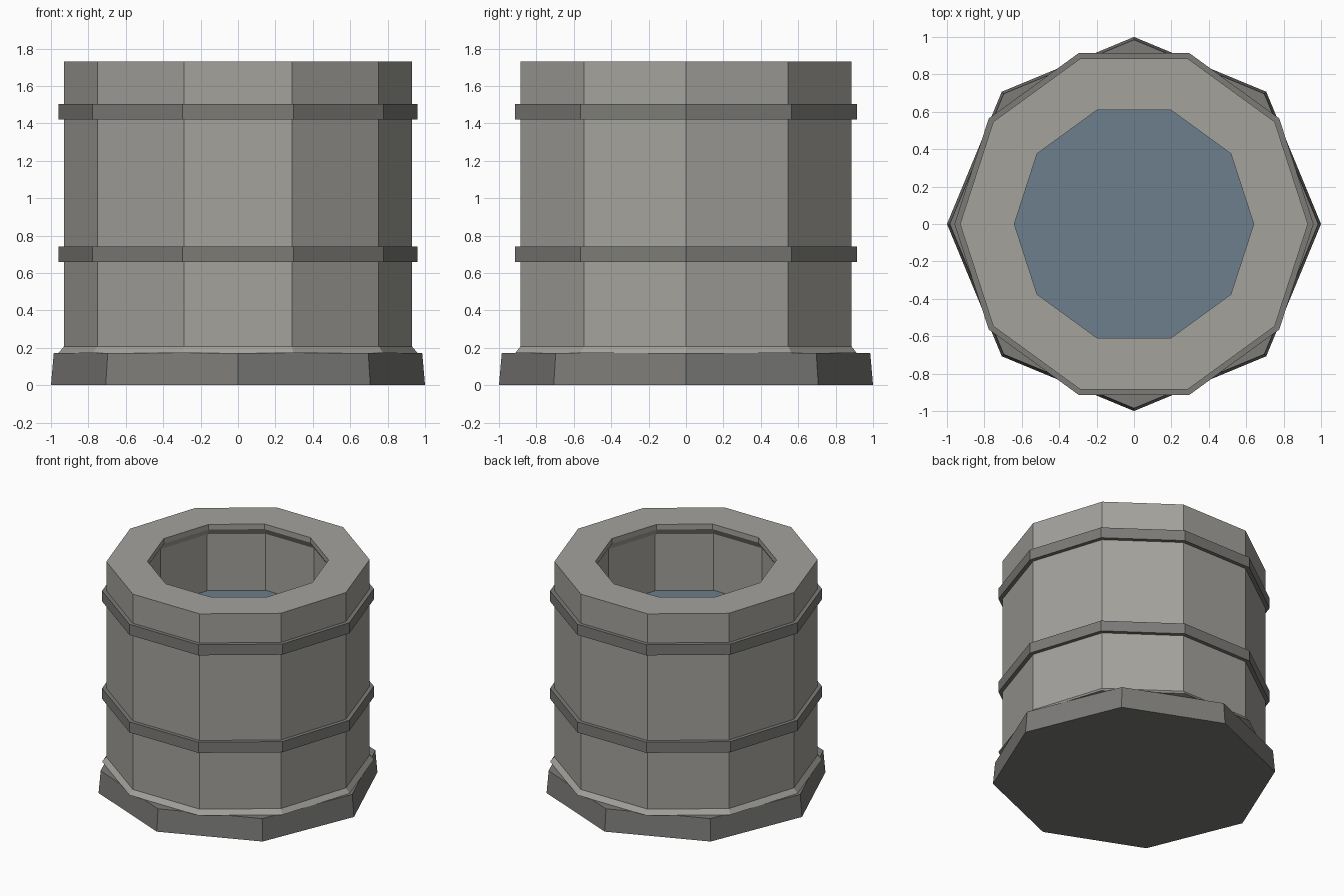
import bpy
from math import cos, sin, tau

cube = bpy.data.objects.get("Cube")
if cube:
    bpy.data.objects.remove(cube, do_unlink=True)


def make_material(name, rgb):
    mat = bpy.data.materials.new(name)
    mat.use_nodes = True
    colour = (*rgb, 1.0)
    mat.diffuse_color = colour
    mat.node_tree.nodes["Principled BSDF"].inputs["Base Color"].default_value = colour
    return mat


def lathe(name, profile, sides, mat, closed=False):
    """Spin a (radius, height) profile into a flat-faced solid.
    Open profiles get a cap at both ends; closed ones form a ring."""
    verts = [(r * cos(tau * i / sides), r * sin(tau * i / sides), z)
             for r, z in profile for i in range(sides)]
    rows = len(profile)
    faces = []
    for k in range(rows if closed else rows - 1):
        a, b = k * sides, (k + 1) % rows * sides
        for i in range(sides):
            j = (i + 1) % sides
            faces.append((a + i, a + j, b + j, b + i))
    if not closed:
        faces.append(tuple(reversed(range(sides))))
        faces.append(tuple(range((rows - 1) * sides, rows * sides)))
    mesh = bpy.data.meshes.new(name)
    mesh.from_pydata(verts, [], faces)
    mesh.materials.append(mat)
    obj = bpy.data.objects.new(name, mesh)
    bpy.context.collection.objects.link(obj)
    return obj


stone = make_material("light stone", (0.37, 0.36, 0.335))
dark_stone = make_material("dark stone", (0.20, 0.197, 0.187))
water_blue = make_material("water blue", (0.15, 0.21, 0.26))

# Eight-sided plinth, slightly tapered
lathe("plinth", [(1.0, 0), (0.985, 0.172)], 8, dark_stone)

# Ten-sided wall with a flared foot and an undercut inner lip
lathe("wall", [(0.96, 0.172), (0.93, 0.208), (0.93, 1.73), (0.64, 1.73),
               (0.64, 1.69), (0.67, 1.64), (0.67, 0.172)], 10, stone, closed=True)

# Raised hoops around the wall
for name, z in (("lower_hoop", 0.66), ("upper_hoop", 1.42)):
    lathe(name, [(0.92, z), (0.96, z), (0.96, z + 0.083), (0.92, z + 0.083)],
          10, dark_stone, closed=True)

# Water surface inside the well
lathe("water", [(0.675, 1.17), (0.675, 1.20)], 10, water_blue)
